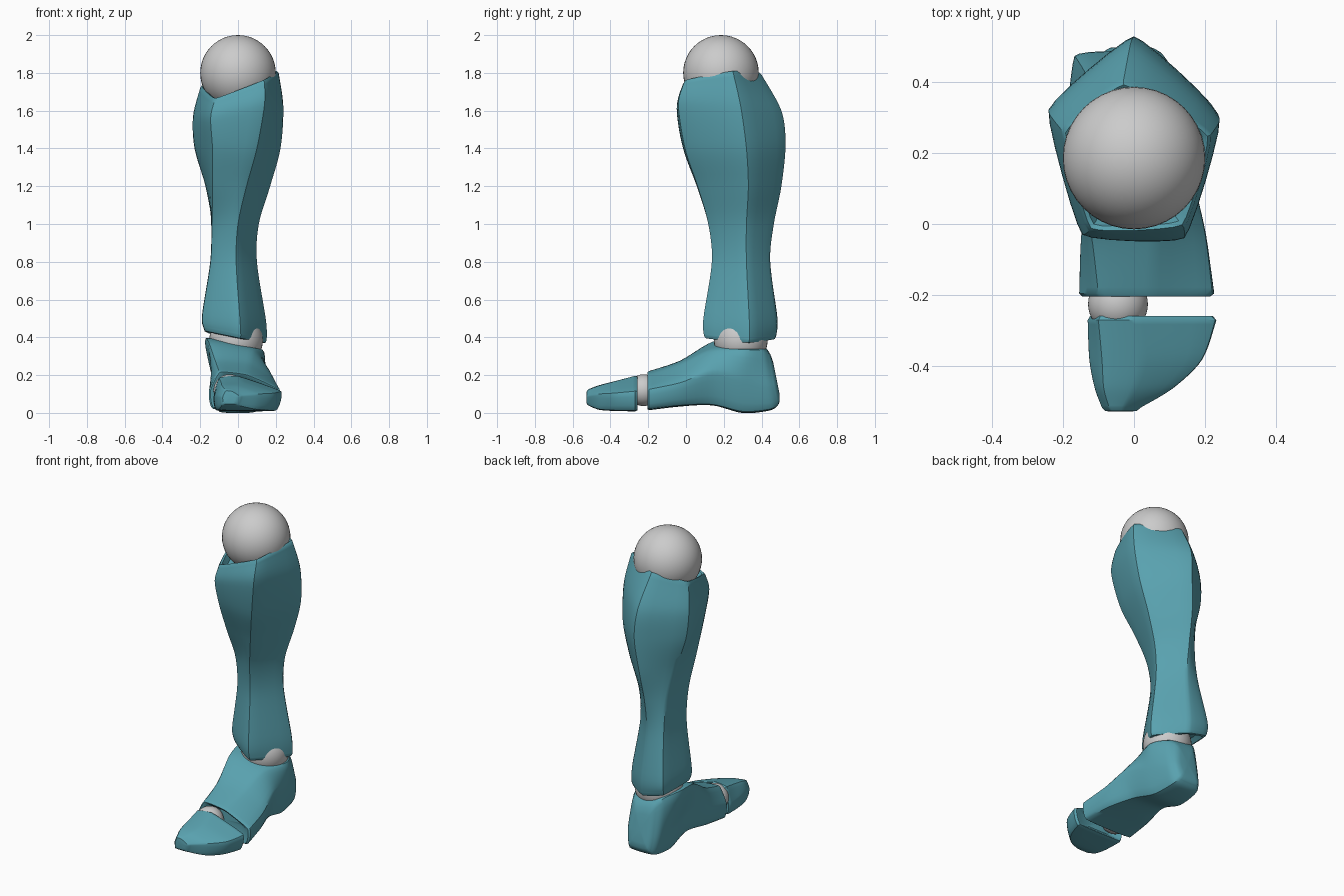
import bpy, bmesh, math
from mathutils import Vector

if "Cube" in bpy.data.objects:
    bpy.data.objects.remove(bpy.data.objects["Cube"])

teal = bpy.data.materials.new("teal")
teal.diffuse_color = (0.10, 0.36, 0.43, 1)
teal.use_nodes = True
teal.node_tree.nodes["Principled BSDF"].inputs["Base Color"].default_value = teal.diffuse_color


def spline(p0, p1, p2, p3, t, k):
    """Hermite segment p1-p2; k sets how rounded the curve is."""
    m1, m2 = (p2 - p0) * k, (p3 - p1) * k
    a, b = t * t, t * t * t
    return (p1 * (2*b - 3*a + 1) + m1 * (b - 2*a + t)
            + p2 * (3*a - 2*b) + m2 * (b - a))


def round_ring(pts, k, n):
    c = len(pts)
    return [spline(pts[i - 1], pts[i], pts[(i + 1) % c], pts[(i + 2) % c], j / n, k)
            for i in range(c) for j in range(n)]


def inset(ring, scale, push):
    mid = sum(ring, Vector()) / len(ring)
    return [mid + (p - mid) * scale + Vector(push) for p in ring]


def loft(name, sections, k, start, end, n=6, steps=6):
    """Skin through corner sections; start/end list (scale, push) cap rings."""
    keys = [round_ring([Vector(p) for p in s], k, n) for s in sections]
    rings, last = [], len(keys) - 1
    for i in range(last):
        a, b, c, d = keys[max(i - 1, 0)], keys[i], keys[i + 1], keys[min(i + 2, last)]
        for j in range(steps):
            rings.append([spline(*p, j / steps, 0.45) for p in zip(a, b, c, d)])
    rings.append(keys[-1])
    rings = ([inset(keys[0], *s) for s in reversed(start)] + rings
             + [inset(keys[-1], *s) for s in end])
    bm = bmesh.new()
    grid = [[bm.verts.new(p) for p in r] for r in rings]
    m = len(grid[0])
    for r, s in zip(grid, grid[1:]):
        for i in range(m):
            bm.faces.new((r[i], r[(i + 1) % m], s[(i + 1) % m], s[i]))
    for r in (grid[0], grid[-1]):
        c = bm.verts.new(sum((v.co for v in r), Vector()) / m)
        for i in range(m):
            bm.faces.new((r[i], r[(i + 1) % m], c))
    bmesh.ops.recalc_face_normals(bm, faces=bm.faces)
    me = bpy.data.meshes.new(name)
    bm.to_mesh(me)
    bm.free()
    ob = bpy.data.objects.new(name, me)
    bpy.context.collection.objects.link(ob)
    me.materials.append(teal)
    bpy.ops.object.select_all(action='DESELECT')
    ob.select_set(True)
    bpy.context.view_layer.objects.active = ob
    bpy.ops.object.shade_smooth_by_angle(angle=math.radians(35))
    return ob


def ball(name, loc, r):
    bpy.ops.mesh.primitive_uv_sphere_add(segments=40, ring_count=24, radius=r, location=loc)
    bpy.context.object.name = name
    bpy.ops.object.shade_smooth()


# joints
ball("knee_joint", (0, 0.185, 1.8), 0.2)
ball("ankle_joint", (-0.01, 0.29, 0.385), 0.142)
ball("toe_joint", (-0.045, -0.225, 0.12), 0.084)

# shin: five corners per level (front left, front right, right, back, left)
shin = [
    [(-.18, .21, .45), (.015, .095, .41), (.152, .335, .385), (-.02, .475, .405), (-.165, .465, .44)],
    [(-.188, .21, .52), (.01, .092, .50), (.148, .335, .49), (-.02, .48, .50), (-.165, .47, .52)],
    [(-.145, .20, .80), (-.01, .137, .80), (.10, .32, .80), (-.03, .445, .80), (-.135, .42, .80)],
    [(-.138, .17, 1.0), (0, .118, 1.0), (.11, .32, 1.0), (-.03, .465, 1.0), (-.135, .39, 1.0)],
    [(-.135, .08, 1.2), (.045, .062, 1.2), (.17, .33, 1.2), (-.02, .505, 1.2), (-.172, .35, 1.2)],
    [(-.135, .0, 1.4), (.10, -.005, 1.4), (.225, .32, 1.4), (0, .527, 1.42), (-.23, .33, 1.4)],
    [(-.145, -.03, 1.56), (.14, -.04, 1.63), (.24, .29, 1.62), (-.01, .505, 1.60), (-.238, .31, 1.57)],
    [(-.125, -.02, 1.65), (.14, -.01, 1.75), (.215, .25, 1.80), (-.03, .40, 1.79), (-.20, .26, 1.72)],
]
loft("shin", shin, 0.16,
     [(0.96, (0, 0, -.015)), (0.88, (0, 0, -.018)), (0.7, (0, 0, .01))],
     [(0.96, (0, 0, .012)), (0.9, (0, 0, .005)), (0.8, (0, 0, -.04))])


def sections(rows):
    """Rows of (y, lean, six x-z pairs) running round the foot from bottom left."""
    return [[(x, y - lean * (z - 0.12), z) for x, z in pts] for y, lean, pts in rows]


# foot: front opening to heel
foot = [
    (-.195, 0, [(-.13, .02), (-.153, .12), (-.10, .22), (.05, .205), (.22, .125), (.20, .02)]),
    (-.03, 0, [(-.125, .04), (-.148, .15), (-.12, .275), (.06, .26), (.20, .16), (.17, .04)]),
    (.14, 0, [(-.10, .055), (-.13, .20), (-.155, .375), (.08, .335), (.165, .22), (.12, .045)]),
    (.30, 0, [(-.10, .008), (-.13, .16), (-.17, .395), (.13, .335), (.14, .18), (.10, .008)]),
    (.43, .15, [(-.095, .02), (-.12, .14), (-.12, .37), (.09, .33), (.11, .15), (.08, .02)]),
    (.475, .2, [(-.075, .05), (-.09, .14), (-.085, .33), (.055, .31), (.085, .15), (.06, .05)]),
]
loft("foot", sections(foot), 0.22,
     [(0.95, (0, -.008, 0)), (0.86, (0, -.004, 0)), (0.6, (0, .03, 0))],
     [(0.85, (0, .01, 0)), (0.6, (0, .016, 0))])

# toe cap: back edge to tip
toe = [
    (-.27, 0, [(-.11, .012), (-.13, .08), (-.10, .185), (.0, .195), (.228, .115), (.20, .012)]),
    (-.38, 0, [(-.11, .014), (-.125, .09), (-.09, .163), (.02, .165), (.19, .105), (.16, .014)]),
    (-.46, 0, [(-.10, .02), (-.11, .09), (-.085, .145), (0, .143), (.11, .10), (.09, .02)]),
    (-.515, 0, [(-.085, .04), (-.09, .085), (-.07, .125), (-.03, .122), (.02, .09), (.0, .04)]),
]
loft("toe_cap", sections(toe), 0.18,
     [(0.95, (0, .012, 0)), (0.86, (0, .008, 0)), (0.55, (0, -.02, 0))],
     [(0.8, (0, -.01, 0)), (0.5, (0, -.012, 0))])
